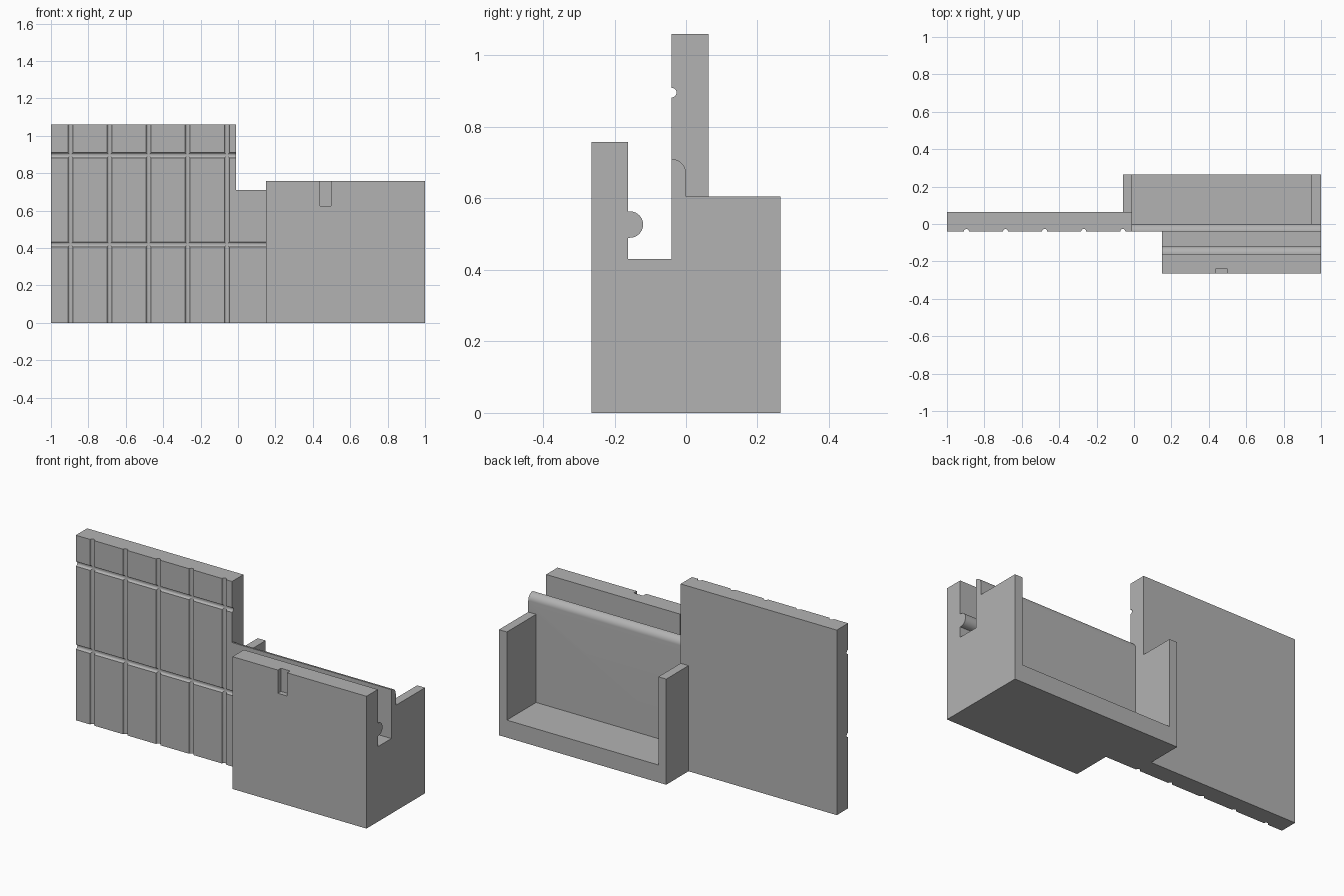
import bpy, bmesh, math
from mathutils import Vector

if "Cube" in bpy.data.objects:
    bpy.data.objects.remove(bpy.data.objects["Cube"])

grey = bpy.data.materials.new("light_grey")
grey.diffuse_color = (0.45, 0.45, 0.45, 1)
grey.use_nodes = True
grey.node_tree.nodes["Principled BSDF"].inputs["Base Color"].default_value = grey.diffuse_color


def prism(name, profile, place, offset):
    """Extrude a closed 2D profile; place maps (u, v) to 3D."""
    bm = bmesh.new()
    face = bm.faces.new([bm.verts.new(place(u, v)) for u, v in profile])
    ext = bmesh.ops.extrude_face_region(bm, geom=[face])
    verts = [g for g in ext["geom"] if isinstance(g, bmesh.types.BMVert)]
    bmesh.ops.translate(bm, verts=verts, vec=Vector(offset))
    bmesh.ops.recalc_face_normals(bm, faces=bm.faces)
    mesh = bpy.data.meshes.new(name)
    bm.to_mesh(mesh)
    bm.free()
    mesh.materials.append(grey)
    ob = bpy.data.objects.new(name, mesh)
    bpy.context.collection.objects.link(ob)
    return ob


def along_x(name, profile, x0, x1):
    return prism(name, profile, lambda y, z: (x0, y, z), (x1 - x0, 0, 0))


def along_y(name, profile, y0, y1):
    return prism(name, profile, lambda x, z: (x, y0, z), (0, y1 - y0, 0))


def along_z(name, profile, z0, z1):
    return prism(name, profile, lambda x, y: (x, y, z0), (0, 0, z1 - z0))


def rect(a, b, c, d):
    return [(a, c), (b, c), (b, d), (a, d)]


def arc(cu, cv, r, a0, a1, n):
    return [(cu + r * math.cos(math.radians(a0 + (a1 - a0) * i / n)),
             cv + r * math.sin(math.radians(a0 + (a1 - a0) * i / n)))
            for i in range(n + 1)]


def combine(target, other, operation):
    mod = target.modifiers.new("combine", 'BOOLEAN')
    mod.operation, mod.solver, mod.object = operation, 'EXACT', other
    bpy.context.view_layer.objects.active = target
    bpy.ops.object.modifier_apply(modifier=mod.name)
    bpy.data.objects.remove(other, do_unlink=True)


# Tall panel on the left
body = along_x("grooved_panel_with_clamp_and_tray", rect(-0.04, 0.063, 0, 1.06), -1, -0.01)

# Dividing wall with a rounded rear top edge
divider = along_x("dividing_wall", [(-0.04, 0), (0, 0)]
                  + arc(-0.04, 0.67, 0.04, 0, 90, 12), -0.05, 1)

# Front jaw with channel floor and a retaining bead
bead = arc(-0.157, 0.527, 0.037, -90, 90, 20)
clamp = along_x("front_jaw", [(-0.265, 0), (-0.02, 0), (-0.02, 0.43), (-0.162, 0.43),
                              (-0.162, 0.49)] + bead
                + [(-0.162, 0.564), (-0.162, 0.758), (-0.265, 0.758)], 0.15, 1)

# Rear tray: floor and two end walls, open at the back
tray = along_y("rear_tray", [(-0.06, 0), (1, 0), (1, 0.605), (0.95, 0.605), (0.95, 0.1),
                             (-0.01, 0.1), (-0.01, 0.605), (-0.06, 0.605)], -0.02, 0.265)

for part in (divider, clamp, tray):
    combine(body, part, 'UNION')

# Rounded grooves across the front of the panel
R = 0.0135
for i in range(5):
    combine(body, along_z("upright_groove", arc(-0.896 + 0.209 * i, -0.04, R, 0, 345, 23),
                          -0.1, 1.2), 'DIFFERENCE')
for z, x1 in ((0.896, 0.1), (0.42, 0.15)):
    combine(body, along_x("level_groove", arc(-0.04, z, R, 0, 345, 23), -1.1, x1), 'DIFFERENCE')

# Small notch at the top of the jaw
combine(body, along_y("notch", rect(0.438, 0.497, 0.625, 0.9), -0.4, -0.237), 'DIFFERENCE')

body.select_set(True)
bpy.context.view_layer.objects.active = body
bpy.ops.object.shade_smooth_by_angle(angle=math.radians(30))
